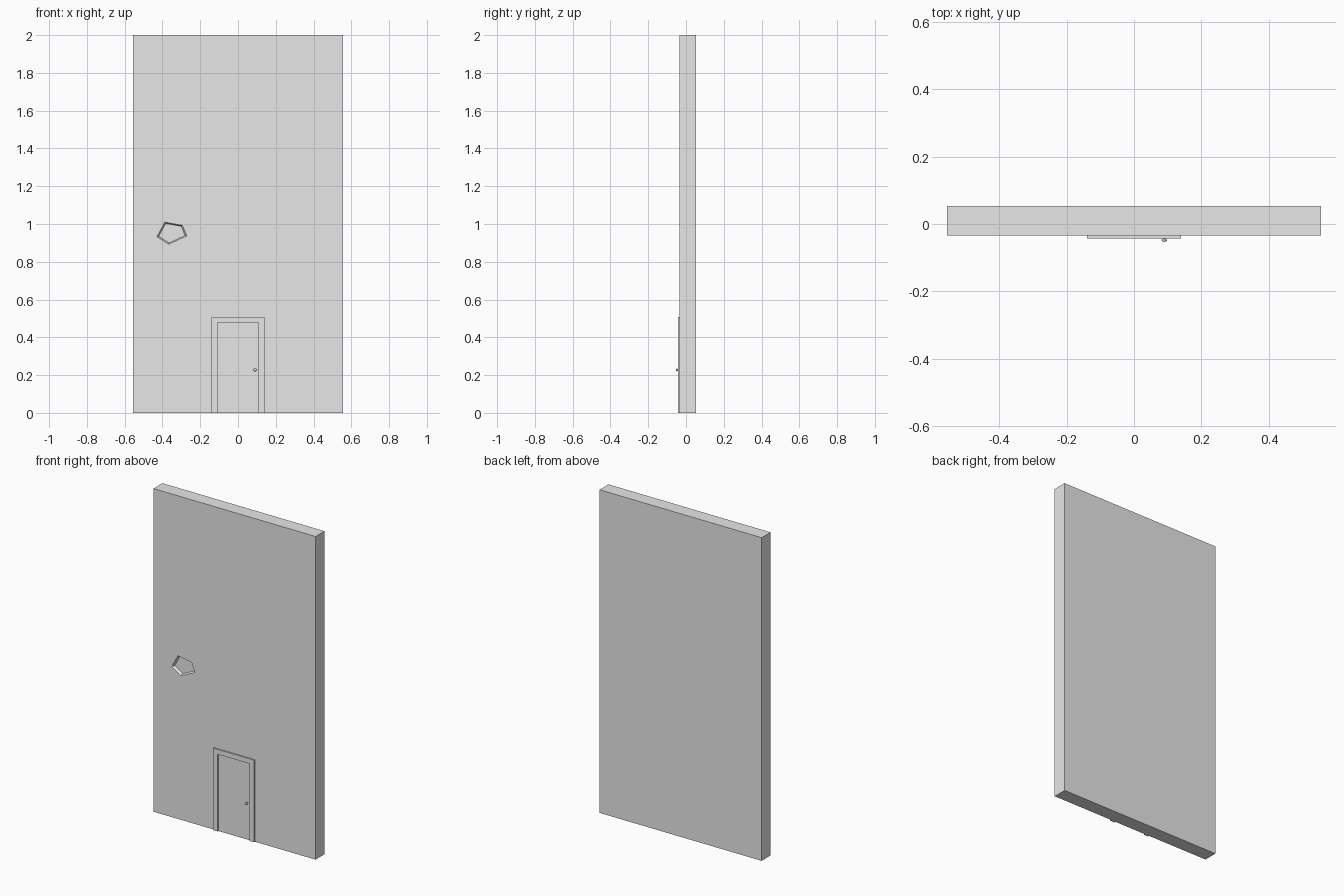
import bpy
import bmesh
from mathutils import Vector

cube = bpy.data.objects.get("Cube")
if cube:
    bpy.data.objects.remove(cube, do_unlink=True)

WALL_FRONT, WALL_BACK = -0.034, 0.053
FRAME_FRONT = -0.043

# One plain grey for everything
grey = bpy.data.materials.new("plain_grey")
grey.use_nodes = True
grey.diffuse_color = (0.8, 0.8, 0.8, 1)
grey.node_tree.nodes["Principled BSDF"].inputs["Base Color"].default_value = (0.8, 0.8, 0.8, 1)


def prism(name, outline, y_front, y_back, back_scale=1.0):
    """Extrude an x-z outline along y, optionally tapering towards the back."""
    bm = bmesh.new()
    centre = sum((Vector(p) for p in outline), Vector((0, 0))) / len(outline)
    front = [bm.verts.new((x, y_front, z)) for x, z in outline]
    back = []
    for p in outline:
        q = centre + (Vector(p) - centre) * back_scale
        back.append(bm.verts.new((q.x, y_back, q.y)))
    bm.faces.new(front)
    bm.faces.new(back[::-1])
    for i in range(len(outline)):
        j = (i + 1) % len(outline)
        bm.faces.new((front[i], back[i], back[j], front[j]))
    bmesh.ops.recalc_face_normals(bm, faces=bm.faces)
    mesh = bpy.data.meshes.new(name)
    bm.to_mesh(mesh)
    bm.free()
    mesh.materials.append(grey)
    obj = bpy.data.objects.new(name, mesh)
    bpy.context.collection.objects.link(obj)
    return obj


def rect(half_width, top):
    return [(-half_width, 0), (half_width, 0), (half_width, top), (-half_width, top)]


# Wall slab
wall = prism("wall", rect(0.555, 2), WALL_FRONT, WALL_BACK)

# Shallow five-sided recess with sloping sides
recess = [(-0.43, 0.932), (-0.367, 0.892), (-0.27, 0.937), (-0.293, 0.993), (-0.388, 1.01)]
cutter = prism("recess_cutter", recess, WALL_FRONT - 0.001, WALL_FRONT + 0.014, 0.87)
cutter.hide_render = True
cut = wall.modifiers.new("recess", 'BOOLEAN')
cut.operation = 'DIFFERENCE'
cut.solver = 'EXACT'
cut.object = cutter
bpy.context.view_layer.objects.active = wall
bpy.ops.object.modifier_apply(modifier=cut.name)
bpy.data.objects.remove(cutter, do_unlink=True)

# Door leaf and the frame around it
prism("door", rect(0.109, 0.478), WALL_FRONT - 0.001, WALL_FRONT + 0.002)
frame = [(-0.14, 0), (-0.109, 0), (-0.109, 0.478), (0.109, 0.478),
         (0.109, 0), (0.14, 0), (0.14, 0.508), (-0.14, 0.508)]
prism("door_frame", frame, FRAME_FRONT, WALL_FRONT + 0.002)

# Doorknob: short stem and rounded grip
KNOB_X, KNOB_Z = 0.09, 0.228
bpy.ops.mesh.primitive_cylinder_add(vertices=16, radius=0.004, depth=0.014,
                                    location=(KNOB_X, -0.04, KNOB_Z), rotation=(1.5708, 0, 0))
stem = bpy.context.object
stem.name = "doorknob_stem"
bpy.ops.mesh.primitive_uv_sphere_add(segments=16, ring_count=8, radius=0.008,
                                     location=(KNOB_X, -0.048, KNOB_Z), rotation=(1.5708, 0, 0))
knob = bpy.context.object
knob.name = "doorknob"
knob.scale.z = 0.6
for obj in (stem, knob):
    obj.data.materials.append(grey)
    bpy.ops.object.select_all(action='DESELECT')
    obj.select_set(True)
    bpy.context.view_layer.objects.active = obj
    bpy.ops.object.shade_smooth_by_angle()
